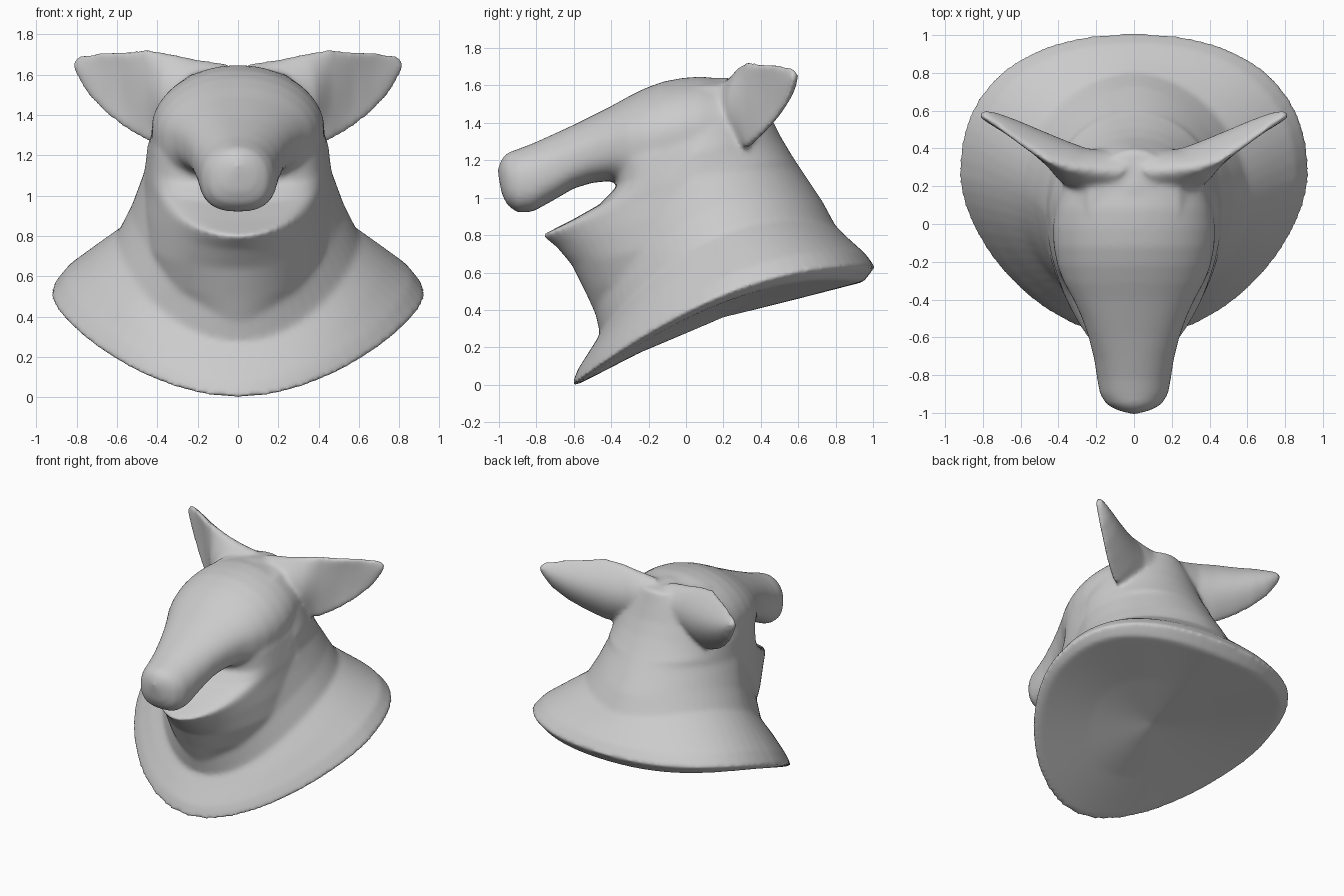
import bpy, bmesh
from math import sin, cos, pi
from mathutils import Vector

bm = bmesh.new()
N = 64


def loft(rings, start, end):
    """Closed skin through rings of points, with a fan at both ends."""
    vs = [[bm.verts.new(p) for p in r] for r in rings]
    n = len(vs[0])
    for a, b in zip(vs, vs[1:]):
        for i in range(n):
            j = (i + 1) % n
            bm.faces.new((a[i], a[j], b[j], b[i]))
    for tip, ring in ((start, vs[0]), (end, vs[-1])):
        t = bm.verts.new(tip)
        for i in range(n):
            bm.faces.new((t, ring[i], ring[(i + 1) % n]))


def angles(n=N):
    return [2 * pi * i / n for i in range(n)]


def spow(v, e):
    return abs(v) ** e * (1 if v >= 0 else -1)


# Tilted ring given by front, side and back (y, z), half width, front taper, squareness front / back
def body_ring(f, s, b, w, taper=0, ef=1, eb=1):
    f, s, b = Vector(f), Vector(s), Vector(b)
    pts = []
    for a in angles():
        e = ef if cos(a) > 0 else eb
        c = spow(-cos(a), e)
        p = s + (b - f) / 2 * c + ((b + f) / 2 - s) * c * c
        pts.append((w * spow(sin(a), e) * (1 - taper * max(0, -c)), p.x, p.y))
    return pts


# Collar, neck and skull
body = [
    ((-.25, .17), (.22, .42), (.60, .46), .45),
    ((-.58, .0), (.25, .46), (.95, .55), .87, .06, 1.06, .88),
    ((-.61, .0), (.25, .50), (1.01, .63), .93, .06, 1.06, .88),
    ((-.58, .08), (.24, .59), (.96, .70), .86, .04, 1.05, .92),
    ((-.51, .19), (.20, .70), (.86, .79), .72, 0, 1, 1.02),
    ((-.46, .27), (.16, .79), (.80, .85), .60, 0, 1, 1.08),
    ((-.50, .45), (.12, .93), (.73, .98), .53, .06, 1, 1.1),
    ((-.57, .63), (.08, 1.04), (.65, 1.10), .49, .1, 1, 1.1),
    ((-.66, .73), (.05, 1.08), (.61, 1.16), .475, .2, 1, 1.08),
    ((-.76, .80), (.05, 1.11), (.59, 1.19), .465, .25, 1, 1.06),
    ((-.62, .87), (.05, 1.15), (.57, 1.22), .46, .2, 1, 1.04),
    ((-.44, .97), (.05, 1.19), (.54, 1.27), .455, .1),
    ((-.37, 1.06), (.05, 1.24), (.51, 1.32), .45, .1),
    ((-.36, 1.25), (.06, 1.36), (.46, 1.42), .41, .1),
    ((-.28, 1.46), (.08, 1.50), (.42, 1.53), .34),
    ((-.15, 1.58), (.10, 1.60), (.39, 1.62), .24),
]
loft([body_ring(*r) for r in body], (0, .2, .36), (0, .18, 1.645))

# Bulging throat, lower jaw and cheeks
cheeks = [
    ((-.44, .31), (-.05, .42), (.2, .55), .26),
    ((-.49, .39), (0, .53), (.3, .6), .38),
    ((-.54, .50), (0, .64), (.4, .75), .44),
    ((-.61, .64), (0, .78), (.4, .9), .47, 0),
    ((-.69, .735), (0, .94), (.4, 1.0), .47, .04),
    ((-.77, .80), (0, 1.06), (.4, 1.1), .465, .1),
    ((-.62, .875), (0, 1.11), (.4, 1.15), .46, .08, .85),
    ((-.46, .965), (0, 1.15), (.4, 1.2), .455, .08, .65),
    ((-.37, 1.06), (0, 1.19), (.4, 1.25), .45, .08, .5),
    ((-.38, 1.18), (0, 1.26), (.4, 1.3), .44, .08, .5),
    ((-.37, 1.33), (0, 1.37), (.4, 1.4), .41, .07, .65),
    ((-.28, 1.47), (0, 1.49), (.35, 1.5), .35),
]
loft([body_ring(*r) for r in cheeks], (0, -.15, .36), (0, 0, 1.55))


# Muzzle: upright rounded sections along y (y, top, bottom, half width, squareness of the top)
def muzzle_ring(y, top, bottom, w, e):
    pts = []
    for a in angles():
        k = e if sin(a) > 0 else .75
        z = (top + bottom) / 2 + (top - bottom) / 2 * spow(sin(a), k)
        pts.append((w * spow(cos(a), k), y, z))
    return pts


muzzle = [
    (.20, 1.635, 1.10, .38, 1), (.08, 1.648, 1.05, .415, 1), (-.02, 1.64, 1.02, .43, 1),
    (-.12, 1.622, 1.01, .425, 1), (-.22, 1.585, 1.02, .405, 1), (-.31, 1.54, 1.05, .37, 1),
    (-.40, 1.49, 1.09, .32, 1), (-.50, 1.44, 1.08, .275, .97), (-.60, 1.39, 1.05, .24, .95),
    (-.72, 1.335, .98, .21, .95), (-.82, 1.29, .925, .195, .95), (-.90, 1.26, .92, .18, .95),
    (-.955, 1.24, .96, .145, 1), (-.985, 1.21, 1.02, .09, 1),
]
loft([muzzle_ring(*r) for r in muzzle], (0, .28, 1.4), (0, -1.01, 1.15))

# Ears: cupped sections from root to tip (centre, half height, half thickness, cup depth)
ear = [
    ((.06, .27, 1.50), .155, .15, 0),
    ((.20, .28, 1.50), .175, .14, 0),
    ((.32, .305, 1.485), .22, .115, .02),
    ((.42, .36, 1.495), .23, .085, .06),
    ((.55, .44, 1.53), .19, .06, .06),
    ((.65, .50, 1.565), .15, .048, .045),
    ((.74, .55, 1.605), .10, .038, .025),
    ((.80, .58, 1.645), .045, .027, .01),
]
for side in (-1, 1):
    rings = []
    for c, h, t, cup in ear:
        ring = []
        for a in angles(40):
            off = t * cos(a) * (1 - .4 * sin(a) ** 2) + cup * (sin(a) ** 2 - .3)
            ring.append((side * (c[0] + .62 * off), c[1] - .78 * off, c[2] + h * sin(a)))
        rings.append(ring)
    loft(rings, (side * .02, .26, 1.5), (side * .82, .59, 1.655))

bmesh.ops.recalc_face_normals(bm, faces=bm.faces)
mesh = bpy.data.meshes.new("animal_head")
bm.to_mesh(mesh)
bm.free()
head = bpy.data.objects.new("animal_head", mesh)
bpy.context.collection.objects.link(head)

# Fuse the parts into one soft skin
fuse = head.modifiers.new("fuse", 'REMESH')
fuse.mode = 'VOXEL'
fuse.voxel_size = .014
fuse.use_smooth_shade = True
soft = head.modifiers.new("soften", 'SMOOTH')
soft.factor = .5
soft.iterations = 14
